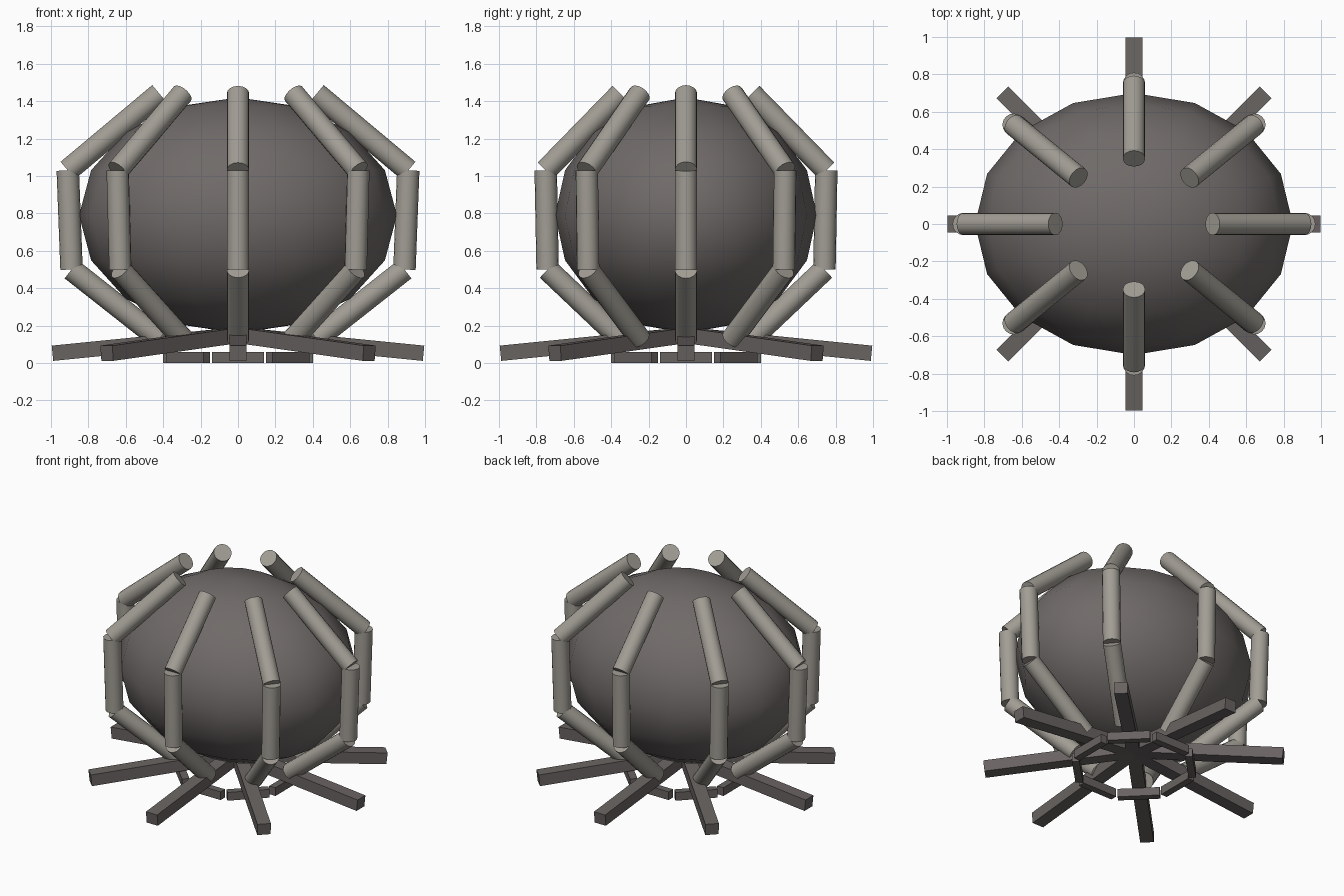
import bpy
from math import cos, sin, pi, radians, atan2
from mathutils import Vector

if "Cube" in bpy.data.objects:
    bpy.data.objects.remove(bpy.data.objects["Cube"])


def material(name, rgb):
    m = bpy.data.materials.new(name)
    m.diffuse_color = (*rgb, 1)
    m.use_nodes = True
    m.node_tree.nodes["Principled BSDF"].inputs["Base Color"].default_value = m.diffuse_color
    return m


STONE = material("dark_stone", (0.16, 0.145, 0.14))
BONE = material("pale_bone", (0.36, 0.34, 0.30))
BASE = material("base_stone", (0.14, 0.125, 0.12))


def finish(name, mat):
    ob = bpy.context.object
    ob.name = name
    ob.data.materials.append(mat)
    return ob


def rod(name, a, b, radius):
    a, b = Vector(a), Vector(b)
    d = b - a
    bpy.ops.mesh.primitive_cylinder_add(
        vertices=16, radius=radius, depth=d.length, location=(a + b) / 2,
        rotation=d.to_track_quat('Z', 'Y').to_euler())
    finish(name, BONE)
    bpy.ops.object.shade_smooth_by_angle(angle=radians(40))


def bar(name, location, size, rotation):
    bpy.ops.mesh.primitive_cube_add(size=1, location=location, rotation=rotation)
    ob = finish(name, BASE)
    ob.scale = size


# Egg-shaped body
bpy.ops.mesh.primitive_uv_sphere_add(segments=16, ring_count=8, radius=1,
                                     location=(0, 0, 0.79))
body = finish("body", STONE)
body.scale = (0.85, 0.70, 0.63)
bpy.ops.object.shade_smooth()

# Cage rib joints: x radius, y radius, height
JOINTS = [(0.42, 0.35, 0.13), (0.89, 0.74, 0.50),
          (0.91, 0.75, 1.03), (0.42, 0.35, 1.44)]
SLOPE = atan2(0.1, 1.0)

for i in range(8):
    a = i * pi / 4
    c, s = cos(a), sin(a)

    # Three-segment rib
    pts = [(rx * c, ry * s, z) for rx, ry, z in JOINTS]
    for j in range(3):
        rod(f"rib_{i}_{j}", pts[j], pts[j + 1], 0.06)

    # Sloping base leg
    bar(f"base_leg_{i}", (0.497 * c, 0.497 * s, 0.102),
        (0.995, 0.09, 0.082), (0, SLOPE, a))

    # Short tie bar under the leg
    bar(f"tie_bar_{i}", (0.375 * c, 0.375 * s, 0.03),
        (0.05, 0.28, 0.06), (0, 0, a))
